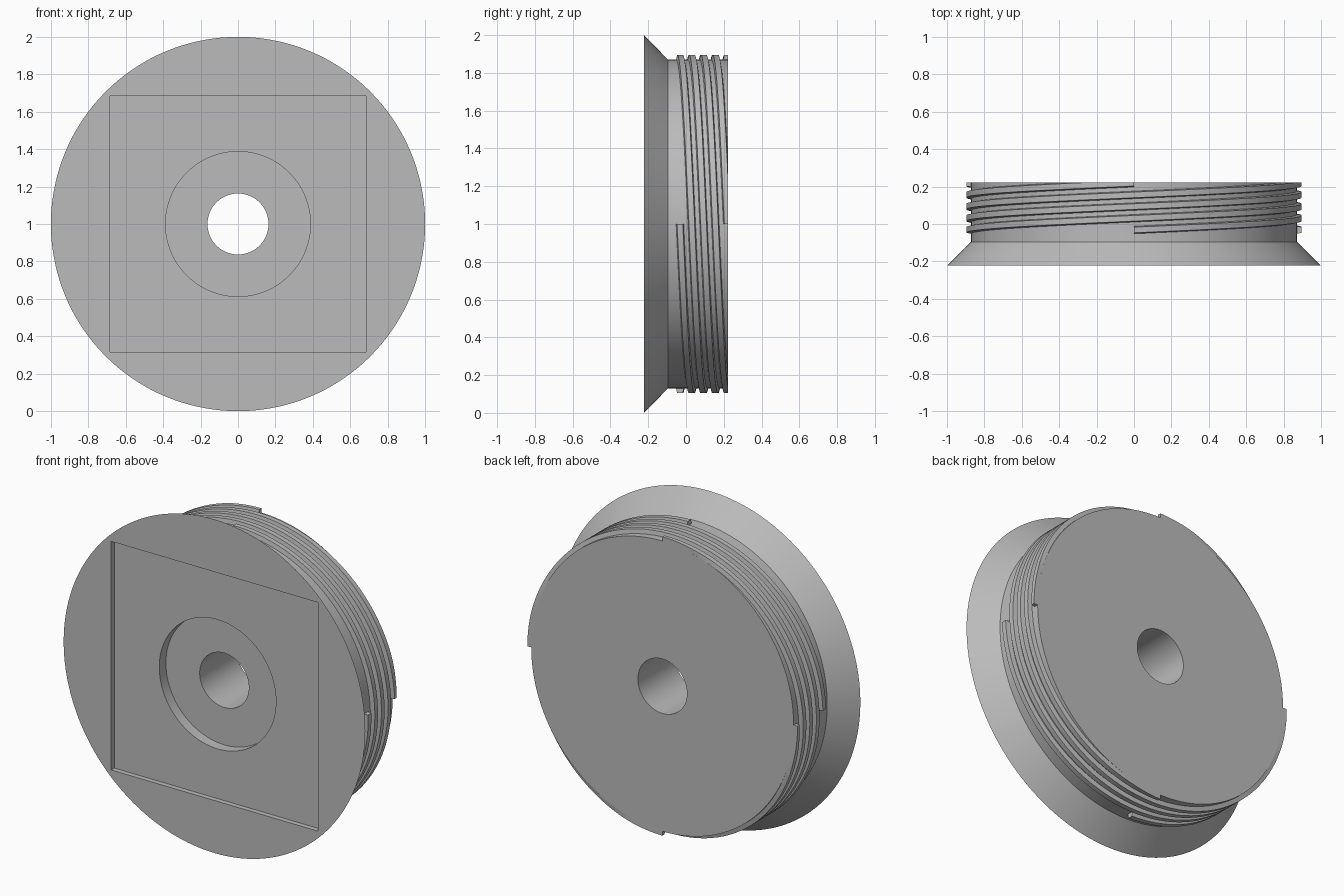
import bpy, bmesh, math

SEG = 144
FRONT, BACK = -0.223, 0.223
CENTRE_Z = 1.0

old = bpy.data.objects.get("Cube")
if old:
    bpy.data.objects.remove(old, do_unlink=True)

grey = bpy.data.materials.new("plain grey")
grey.use_nodes = True
GREY = (0.5, 0.5, 0.5, 1)
grey.diffuse_color = GREY
grey.node_tree.nodes["Principled BSDF"].inputs["Base Color"].default_value = GREY


def ring_point(radius, y, angle):
    """Point around the y axis; the angle runs clockwise seen from the front."""
    return (radius * math.sin(angle), y, CENTRE_Z + radius * math.cos(angle))


def finish(bm, name):
    bmesh.ops.recalc_face_normals(bm, faces=bm.faces[:])
    mesh = bpy.data.meshes.new(name)
    bm.to_mesh(mesh)
    bm.free()
    mesh.materials.append(grey)
    obj = bpy.data.objects.new(name, mesh)
    bpy.context.scene.collection.objects.link(obj)
    return obj


def smooth(obj):
    bpy.ops.object.select_all(action="DESELECT")
    obj.select_set(True)
    bpy.context.view_layer.objects.active = obj
    bpy.ops.object.shade_smooth_by_angle(angle=math.radians(25))


def lathe(profile, name):
    """Closed ring swept from (radius, y) profile points."""
    bm = bmesh.new()
    rings = [[bm.verts.new(ring_point(r, y, math.tau * i / SEG)) for r, y in profile]
             for i in range(SEG)]
    n = len(profile)
    for i in range(SEG):
        a, b = rings[i], rings[(i + 1) % SEG]
        for j in range(n):
            k = (j + 1) % n
            bm.faces.new((a[j], a[k], b[k], b[j]))
    return finish(bm, name)


def thread(start, name):
    """One full turn of a trapezoid ridge, trimmed flush with the back face."""
    root, tip, lead, middle = 0.866, 0.896, 0.25, -0.032
    section = [(root, -0.021), (tip, -0.015), (tip, 0.015), (root, 0.021)]
    bm = bmesh.new()
    rows = []
    for i in range(SEG + 1):
        t = i / SEG
        rows.append([bm.verts.new(ring_point(r, min(middle + lead * t + dy, BACK),
                                             start + math.tau * t))
                     for r, dy in section])
    for a, b in zip(rows, rows[1:]):
        for j in range(4):
            k = (j + 1) % 4
            bm.faces.new((a[j], a[k], b[k], b[j]))
    bm.faces.new(rows[0])
    bm.faces.new(rows[-1])
    return finish(bm, name)


# Flanged plug with a centre hole and a round counterbore
BORE, POCKET, BODY = 0.163, 0.387, 0.87
body = lathe([(1.0, FRONT), (BODY, -0.095), (BODY, BACK), (BORE, BACK),
              (BORE, -0.13), (POCKET, -0.13), (POCKET, FRONT)], "flanged_plug")

# Shallow square recess in the front face
bm = bmesh.new()
bmesh.ops.create_cube(bm, size=1)
floor, side = -0.193, 1.37
for v in bm.verts:
    v.co = (v.co.x * side, floor if v.co.y > 0 else FRONT - 0.1,
            CENTRE_Z + v.co.z * side)
cutter = finish(bm, "square_recess_cutter")
cutter.hide_render = True
cut = body.modifiers.new("square recess", "BOOLEAN")
cut.operation = "DIFFERENCE"
cut.solver = "EXACT"
cut.object = cutter
bpy.context.view_layer.objects.active = body
bpy.ops.object.modifier_apply(modifier=cut.name)
bpy.data.objects.remove(cutter, do_unlink=True)
smooth(body)

# Four interleaved screw threads, a quarter turn apart
for n, place in enumerate(("top", "left", "bottom", "right")):
    smooth(thread(n * math.tau / 4, "screw_thread_" + place))
